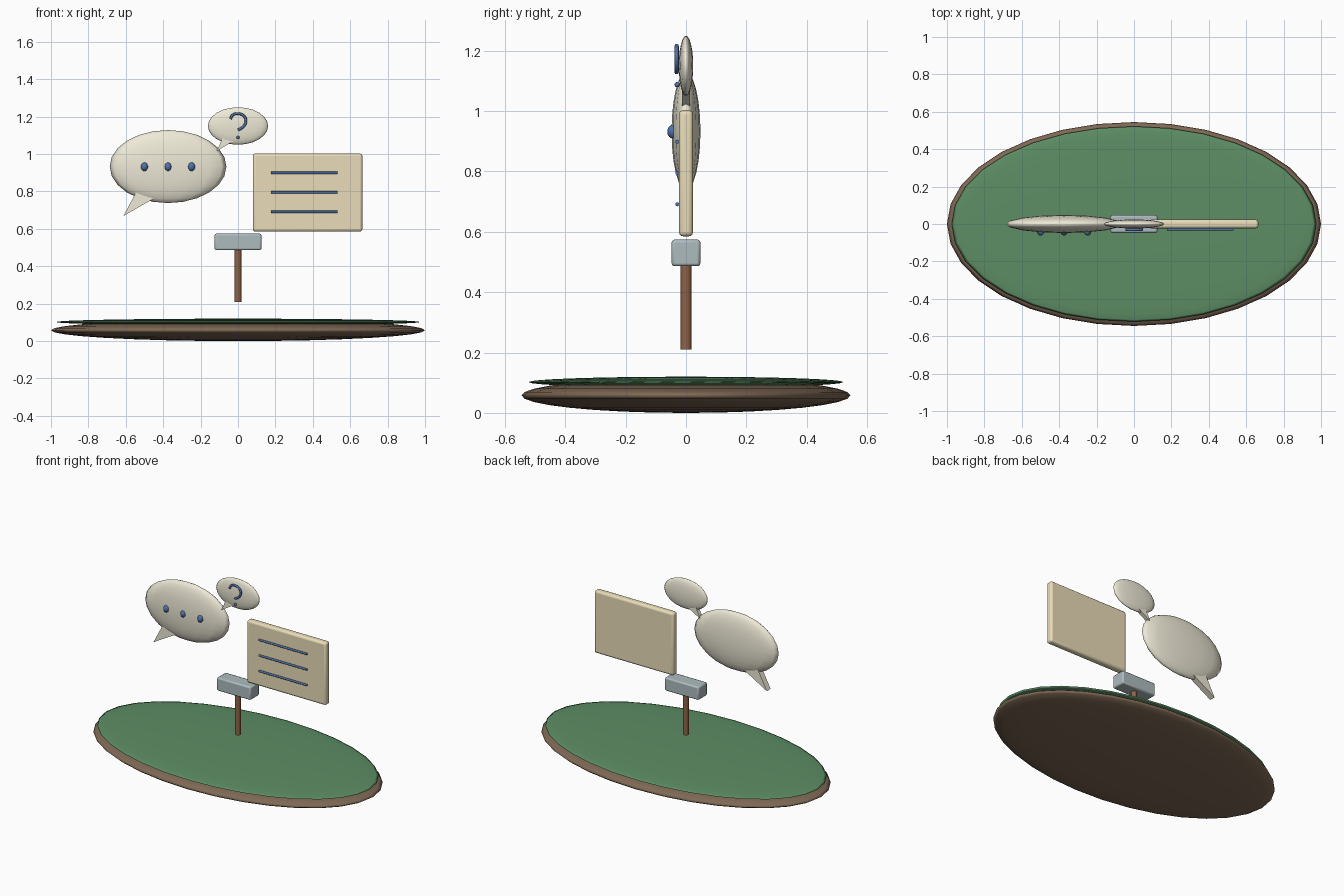
import bpy, bmesh, math
from mathutils import Vector

if "Cube" in bpy.data.objects:
    bpy.data.objects.remove(bpy.data.objects["Cube"])


def material(name, rgb):
    m = bpy.data.materials.new(name)
    m.diffuse_color = (*rgb, 1)
    m.use_nodes = True
    m.node_tree.nodes["Principled BSDF"].inputs["Base Color"].default_value = m.diffuse_color
    return m


BROWN = material("earth", (0.21, 0.14, 0.09))
GREEN = material("grass", (0.11, 0.27, 0.13))
CREAM = material("cream", (0.86, 0.82, 0.68))
PAPER = material("paper", (0.82, 0.72, 0.48))
BLUE = material("blue", (0.08, 0.17, 0.40))
STEEL = material("steel", (0.42, 0.50, 0.52))
WOOD = material("wood", (0.28, 0.125, 0.06))


def finish(ob, name, mat, smooth_angle=35):
    ob.name = name
    ob.data.materials.append(mat)
    if smooth_angle:
        bpy.ops.object.shade_smooth_by_angle(angle=math.radians(smooth_angle))
    return ob


def ellipsoid(name, loc, radii, mat, seg=24, rings=12):
    bpy.ops.mesh.primitive_uv_sphere_add(segments=seg, ring_count=rings, radius=1, location=loc)
    ob = bpy.context.object
    ob.scale = radii
    bpy.ops.object.transform_apply(location=False, rotation=False, scale=True)
    return finish(ob, name, mat, 180)


def box(name, loc, size, mat, bevel, segments):
    bpy.ops.mesh.primitive_cube_add(size=1, location=loc)
    ob = bpy.context.object
    ob.scale = size
    bpy.ops.object.transform_apply(location=False, rotation=False, scale=True)
    b = ob.modifiers.new("bevel", "BEVEL")
    b.width, b.segments = bevel, segments
    return finish(ob, name, mat)


def rod(name, a, b, radius, mat, seg=12):
    a, b = Vector(a), Vector(b)
    bpy.ops.mesh.primitive_cylinder_add(vertices=seg, radius=radius, depth=(b - a).length,
                                        location=(a + b) / 2)
    ob = bpy.context.object
    ob.rotation_euler = (b - a).to_track_quat("Z", "Y").to_euler()
    return finish(ob, name, mat)


def tail(name, points, half, mat):
    # flat triangular wedge, extruded through y
    bm = bmesh.new()
    face = bm.faces.new([bm.verts.new((x, -half, z)) for x, z in points])
    ext = bmesh.ops.extrude_face_region(bm, geom=[face])
    bmesh.ops.translate(bm, vec=(0, 2 * half, 0),
                        verts=[v for v in ext["geom"] if isinstance(v, bmesh.types.BMVert)])
    bmesh.ops.recalc_face_normals(bm, faces=bm.faces)
    me = bpy.data.meshes.new(name)
    bm.to_mesh(me)
    bm.free()
    ob = bpy.data.objects.new(name, me)
    bpy.context.collection.objects.link(ob)
    return finish(ob, name, mat, 0)


# oval ground
ellipsoid("ground_base", (0, 0, 0.058), (1.0, 0.545, 0.058), BROWN, 32, 16)
ellipsoid("grass_top", (0, 0, 0.102), (0.975, 0.522, 0.018), GREEN, 32, 16)

# post and block
rod("post", (0, 0, 0.21), (0, 0, 0.505), 0.018, WOOD, 16)
box("post_block", (0, 0, 0.53), (0.25, 0.095, 0.088), STEEL, 0.009, 2)

# large speech bubble with three dots
ellipsoid("large_bubble", (-0.374, 0, 0.933), (0.312, 0.048, 0.195), CREAM, 16, 12)
tail("large_bubble_tail", [(-0.612, 0.669), (-0.41, 0.785), (-0.53, 0.825)], 0.02, CREAM)
for i in range(3):
    ellipsoid(f"bubble_dot_{i + 1}", (-0.5 + 0.126 * i, -0.043, 0.932),
              (0.019, 0.019, 0.023), BLUE, 12, 8)

# small bubble with a hook and dot
ellipsoid("small_bubble", (0, 0, 1.15), (0.161, 0.024, 0.1), CREAM, 20, 12)
tail("small_bubble_tail", [(-0.115, 1.015), (-0.015, 1.075), (-0.075, 1.1)], 0.013, CREAM)
hook = [(-0.04, 1.187), (-0.03, 1.207), (0, 1.216), (0.033, 1.202),
        (0.042, 1.175), (0.03, 1.148), (0, 1.128)]
cu = bpy.data.curves.new("bubble_hook", "CURVE")
cu.dimensions = "3D"
cu.bevel_depth, cu.bevel_resolution, cu.resolution_u = 0.007, 2, 4
cu.use_fill_caps = True
sp = cu.splines.new("BEZIER")
sp.bezier_points.add(len(hook) - 1)
for p, (x, z) in zip(sp.bezier_points, hook):
    p.co = (x, -0.031, z)
    p.handle_left_type = p.handle_right_type = "AUTO"
ob = bpy.data.objects.new("bubble_hook", cu)
bpy.context.collection.objects.link(ob)
cu.materials.append(BLUE)
ellipsoid("hook_dot", (0, -0.029, 1.088), (0.009, 0.009, 0.009), BLUE, 12, 8)

# notice panel with three lines
box("notice_panel", (0.372, 0, 0.794), (0.586, 0.046, 0.418), PAPER, 0.014, 3)
for i in range(3):
    z = 0.899 - 0.104 * i
    rod(f"notice_line_{i + 1}", (0.176, -0.029, z), (0.532, -0.029, z), 0.0065, BLUE)
